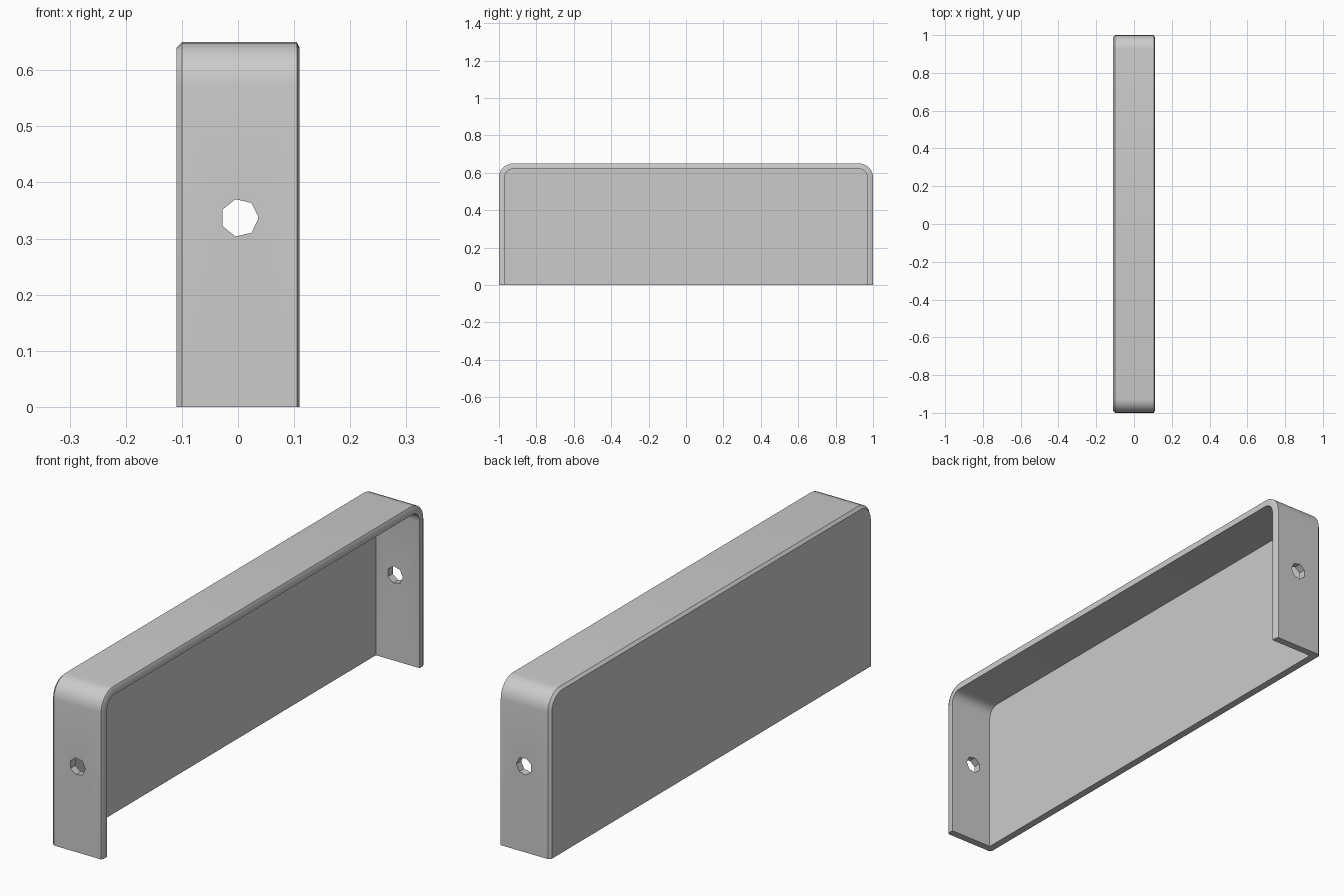
import bpy, bmesh, math
from mathutils import Matrix

cube = bpy.data.objects.get("Cube")
if cube:
    bpy.data.objects.remove(cube)

HALF_X, HALF_Y, HEIGHT = 0.11, 1.0, 0.65
WALL, RADIUS, CHAMFER = 0.03, 0.075, 0.01
STEPS = 6

grey = bpy.data.materials.new("plain grey")
grey.use_nodes = True
colour = (0.6, 0.6, 0.6, 1)
grey.diffuse_color = colour
grey.node_tree.nodes["Principled BSDF"].inputs["Base Color"].default_value = colour


def arch_outline(inset):
    """Open arch in the YZ plane with rounded top corners."""
    y, z, r = HALF_Y - inset, HEIGHT - inset, RADIUS - inset
    right = [(y, 0)]
    for i in range(STEPS + 1):
        a = math.pi / 2 * i / STEPS
        right.append((y - r + r * math.cos(a), z - r + r * math.sin(a)))
    return right + [(-py, pz) for py, pz in reversed(right)]


# Cover: one lofted shell, open at the bottom and on the +x side
bm = bmesh.new()
sections = [(-HALF_X, CHAMFER), (CHAMFER - HALF_X, 0), (HALF_X - CHAMFER / 2, 0),
            (HALF_X, CHAMFER), (HALF_X, WALL), (WALL - HALF_X, WALL)]
rings = [[bm.verts.new((x, y, z)) for y, z in arch_outline(inset)]
         for x, inset in sections]
for a, b in zip(rings, rings[1:]):
    for i in range(len(a) - 1):
        bm.faces.new((a[i], a[i + 1], b[i + 1], b[i]))
bm.faces.new(rings[0])
bm.faces.new(rings[-1])
bm.faces.new([r[0] for r in rings] + [r[-1] for r in reversed(rings)])
bmesh.ops.recalc_face_normals(bm, faces=bm.faces)
mesh = bpy.data.meshes.new("cover")
bm.to_mesh(mesh)
bm.free()
cover = bpy.data.objects.new("cover", mesh)
bpy.context.collection.objects.link(cover)
mesh.materials.append(grey)

# Seven-sided hole through each end wall
for name, y in (("front_hole_cutter", -HALF_Y), ("back_hole_cutter", HALF_Y)):
    bm = bmesh.new()
    bmesh.ops.create_cone(bm, cap_ends=True, segments=7, radius1=0.034,
                          radius2=0.034, depth=0.2)
    bm.transform(Matrix.Translation((0.003, y, 0.337))
                 @ Matrix.Rotation(math.pi / 2, 4, 'X')
                 @ Matrix.Rotation(math.pi / 14, 4, 'Z'))
    cutter_mesh = bpy.data.meshes.new(name)
    bm.to_mesh(cutter_mesh)
    bm.free()
    cutter_mesh.materials.append(grey)
    cutter = bpy.data.objects.new(name, cutter_mesh)
    bpy.context.collection.objects.link(cutter)
    cutter.hide_render = True
    cutter.hide_set(True)
    cut = cover.modifiers.new(name, 'BOOLEAN')
    cut.operation = 'DIFFERENCE'
    cut.solver = 'EXACT'
    cut.object = cutter

# Smooth the rounded corners, keep the hard edges
bpy.ops.object.select_all(action='DESELECT')
cover.select_set(True)
bpy.context.view_layer.objects.active = cover
for mod in list(cover.modifiers):
    bpy.ops.object.modifier_apply(modifier=mod.name)
bpy.ops.object.shade_smooth_by_angle(angle=math.radians(30))
